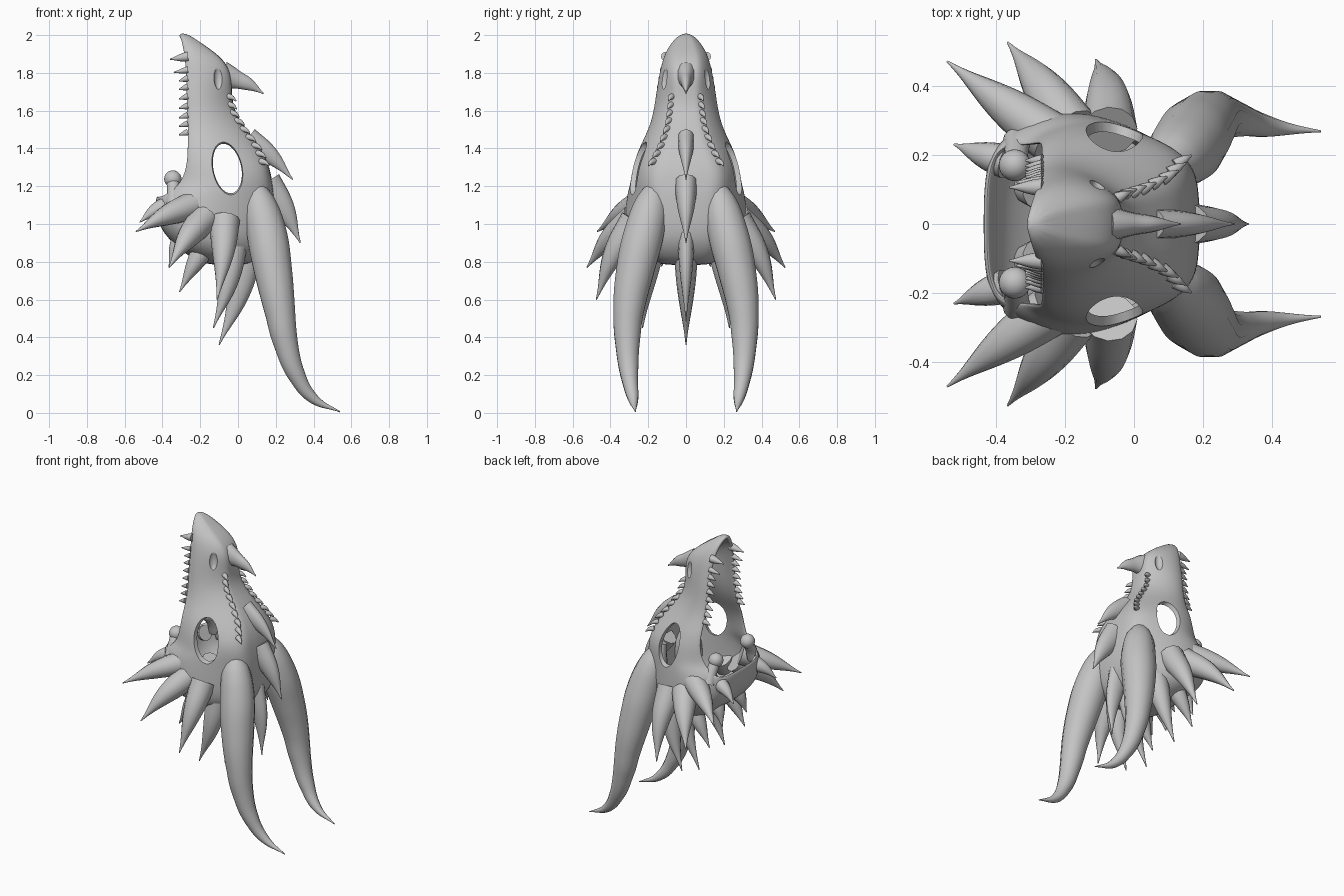
import bpy, bmesh, math
from mathutils import Matrix, Vector

if "Cube" in bpy.data.objects:
    bpy.data.objects.remove(bpy.data.objects["Cube"])

bone = bpy.data.materials.new("bone_grey")
bone.use_nodes = True
GREY = (0.55, 0.55, 0.55, 1)
bone.diffuse_color = GREY
bone.node_tree.nodes["Principled BSDF"].inputs["Base Color"].default_value = GREY
SIDES = ((1, "back"), (-1, "front"))


def activate(obj):
    bpy.ops.object.select_all(action='DESELECT')
    obj.select_set(True)
    bpy.context.view_layer.objects.active = obj


def finish(obj, angle=40):
    activate(obj)
    if not obj.data.materials:
        obj.data.materials.append(bone)
    bpy.ops.object.shade_smooth_by_angle(angle=math.radians(angle))


def from_bmesh(name, bm):
    mesh = bpy.data.meshes.new(name)
    bm.to_mesh(mesh)
    bm.free()
    obj = bpy.data.objects.new(name, mesh)
    bpy.context.collection.objects.link(obj)
    return obj


def tube(name, points, radii, flat=1.0):
    """Tapered round tube along a smooth path; flat squeezes it across y."""
    curve = bpy.data.curves.new(name, 'CURVE')
    curve.dimensions = '3D'
    curve.bevel_depth = 1
    curve.bevel_resolution = 4
    curve.resolution_u = 8
    curve.use_fill_caps = True
    spline = curve.splines.new('BEZIER')
    spline.radius_interpolation = 'CARDINAL'
    spline.bezier_points.add(len(points) - 1)
    for bp, p, r in zip(spline.bezier_points, points, radii):
        bp.co = p
        bp.radius = r
        bp.handle_left_type = bp.handle_right_type = 'AUTO'
    obj = bpy.data.objects.new(name, curve)
    bpy.context.collection.objects.link(obj)
    obj.scale.y = flat
    activate(obj)
    bpy.ops.object.convert(target='MESH')
    finish(bpy.context.view_layer.objects.active)


def spike(name, base, tip, r, bend=(0, 0, 0), flat=1.0):
    base, tip = Vector(base), Vector(tip)
    mid = (base + tip) / 2 + Vector(bend)
    tube(name, (base, mid, tip), (r, r * 0.66, 0.003), flat)


def pair(name, base, tip, r, bend=(0, 0, 0)):
    for s, side in SIDES:
        flip = [(p[0], s * p[1], p[2]) for p in (base, tip, bend)]
        spike(f"{name}_{side}", flip[0], flip[1], r, flip[2])


# Skull stations: height, mouth-side x, crown-side x, half width, crown half width
ROWS = [
    (2.01, -.31, -.27, .03, .02), (1.95, -.30, -.18, .09, .05),
    (1.88, -.295, -.08, .125, .075), (1.8, -.29, -.03, .145, .08),
    (1.7, -.29, -.03, .163, .072), (1.6, -.285, -.02, .177, .08),
    (1.5, -.285, .05, .205, .10), (1.4, -.29, .13, .26, .14),
    (1.3, -.30, .175, .295, .195), (1.21, -.34, .19, .31, .2),
    (1.15, -.44, .2, .335, .19), (1.0, -.43, .2, .35, .18),
    (.9, -.35, .18, .335, .17), (.82, -.25, .12, .26, .14),
    (.78, -.15, .05, .14, .1),
]
RIM = 1.15


def station(z):
    for a, b in zip(ROWS, ROWS[1:]):
        if b[0] <= z <= a[0]:
            t = (a[0] - z) / (a[0] - b[0])
            return [p + (q - p) * t for p, q in zip(a, b)]


def section(z, x0, x1, w, c):
    # The mouth side narrows from the snout down to the rounded jaw rim
    k = min(.9, max(.7, .7 + (z - RIM)))
    half = [(0, 0), (0, .5 * k * w), (.04, k * w), (.3, w),
            (.65, .7 * w + .3 * c), (.96, c), (.98, .5 * c), (.99, 0)]
    ring = half + [(u, -y) for u, y in half[-2:0:-1]]
    return [(x0 + (x1 - x0) * u, y, z) for u, y in ring]


# Skull shell: lofted rings, left open along the mouth
bm = bmesh.new()
rings = [[bm.verts.new(p) for p in section(*row)] for row in ROWS]
n = len(rings[0])
for i in range(len(rings) - 1):
    for j in range(n):
        if ROWS[i + 1][0] >= RIM and j in (0, 1, n - 2, n - 1):
            continue
        k = (j + 1) % n
        bm.faces.new((rings[i][j], rings[i][k], rings[i + 1][k], rings[i + 1][j]))
bm.faces.new(rings[0][::-1])
bm.faces.new(rings[-1])
skull = from_bmesh("skull", bm)
skull.data.materials.append(bone)
solid = skull.modifiers.new("wall", 'SOLIDIFY')
solid.thickness = 0.028
solid.offset = -1
sub = skull.modifiers.new("smooth", 'SUBSURF')
sub.levels = sub.render_levels = 3

# Eye sockets and nostrils cut from the shell
cutters = []
for s, side in SIDES:
    bm = bmesh.new()
    place = (Matrix.Translation((-.055, s * .29, 1.305)) @ Matrix.Rotation(-.2, 4, 'Y')
             @ Matrix.Diagonal((.074, 1, .138, 1)) @ Matrix.Rotation(-s * math.pi / 2, 4, 'X'))
    bmesh.ops.create_cone(bm, cap_ends=True, segments=40, radius1=.7, radius2=1.55,
                          depth=.36, matrix=place)
    cutters.append(from_bmesh("eye_cutter_" + side, bm))
    bm = bmesh.new()
    bmesh.ops.create_uvsphere(bm, u_segments=20, v_segments=12, radius=1,
                              matrix=Matrix.Translation((-.1, s * .126, 1.78))
                              @ Matrix.Diagonal((.028, .03, .07, 1)))
    cutters.append(from_bmesh("nostril_cutter_" + side, bm))
for cutter in cutters:
    cutter.hide_render = True
    cut = skull.modifiers.new("cut", 'BOOLEAN')
    cut.operation = 'DIFFERENCE'
    cut.solver = 'EXACT'
    cut.object = cutter
activate(skull)
for mod in list(skull.modifiers):
    bpy.ops.object.modifier_apply(modifier=mod.name)
for cutter in cutters:
    bpy.data.objects.remove(cutter)
finish(skull)

# Two long swept horns
HORN = [(.08, .15, 1.24, .035), (.11, .18, 1.12, .085), (.15, .22, .96, .108),
        (.185, .268, .76, .104), (.22, .303, .55, .085), (.25, .31, .38, .068),
        (.31, .30, .2, .048), (.40, .28, .075, .028), (.54, .268, .006, .003)]
for s, side in SIDES:
    tube("long_horn_" + side, [(x, s * y, z) for x, y, z, r in HORN], [h[3] for h in HORN])

# Spikes along the middle line
tube("nose_horn", [(-.08, 0, 1.785), (-.01, 0, 1.765), (.065, 0, 1.735), (.135, 0, 1.69)],
     (.075, .05, .03, .003), .7)
spike("crown_spike", (.05, 0, 1.45), (.29, 0, 1.235), .065, (.012, 0, .01), .7)
spike("nape_spike", (.15, 0, 1.22), (.33, 0, .9), .08, (.015, 0, 0), .75)
spike("collar_spike", (.12, 0, .95), (.18, 0, .485), .07, (.02, 0, 0), .65)
spike("neck_spike", (.05, 0, .88), (-.1, 0, .36), .085, (.025, 0, 0), .75)

# Cheek and jaw spikes around the base
pair("cheek_spike", (-.24, .25, 1.1), (-.54, .47, .96), .075, (-.005, 0, .008))
pair("jaw_spike", (-.18, .27, 1.03), (-.365, .525, .77), .08, (-.005, .015, .012))
pair("side_spike", (-.07, .27, 1.02), (-.11, .475, .6), .08, (.01, .02, .01))
pair("rim_spike", (-.37, .18, 1.1), (-.52, .23, 1.01), .05, (-.005, 0, .01))
pair("under_spike", (-.15, .17, .92), (-.31, .19, .64), .065, (-.005, .005, 0))
pair("chin_spike", (-.27, .1, .97), (-.365, .13, .775), .06, (-.01, 0, 0))
pair("throat_spike", (-.02, .18, .9), (-.13, .23, .45), .075, (.02, .01, 0))

# Teeth along both edges of the snout
for i, z in enumerate((1.88, 1.81, 1.765, 1.72, 1.67, 1.62, 1.57, 1.525, 1.48)):
    length = .085 if i == 0 else .065 if i == 1 else .038
    y = station(z)[3] * .85
    pair(f"tooth_{i + 1}", (-.265, y, z + .006), (-.275 - length, y, z - .008),
         .026 if i == 0 else .018)

# Small spines on the brow ridges
for i in range(9):
    z = 1.67 - i * .043
    _, x0, x1, w, c = station(z)
    x = x0 + (x1 - x0) * .93
    pair(f"brow_spine_{i + 1}", (x - .012, c * .94, z + .006), (x + .035, c + .018, z - .018),
         .018, (.004, .003, .004))

# Jaw hinge knobs inside the rim, each on a short stalk
for s, side in SIDES:
    bm = bmesh.new()
    bmesh.ops.create_uvsphere(bm, u_segments=24, v_segments=14, radius=.046,
                              matrix=Matrix.Translation((-.345, s * .17, 1.238)))
    finish(from_bmesh("hinge_knob_" + side, bm))
    tube("hinge_stalk_" + side, [(-.34, s * .24, 1.1), (-.34, s * .21, 1.17),
                                 (-.345, s * .17, 1.235)], (.04, .035, .035))
